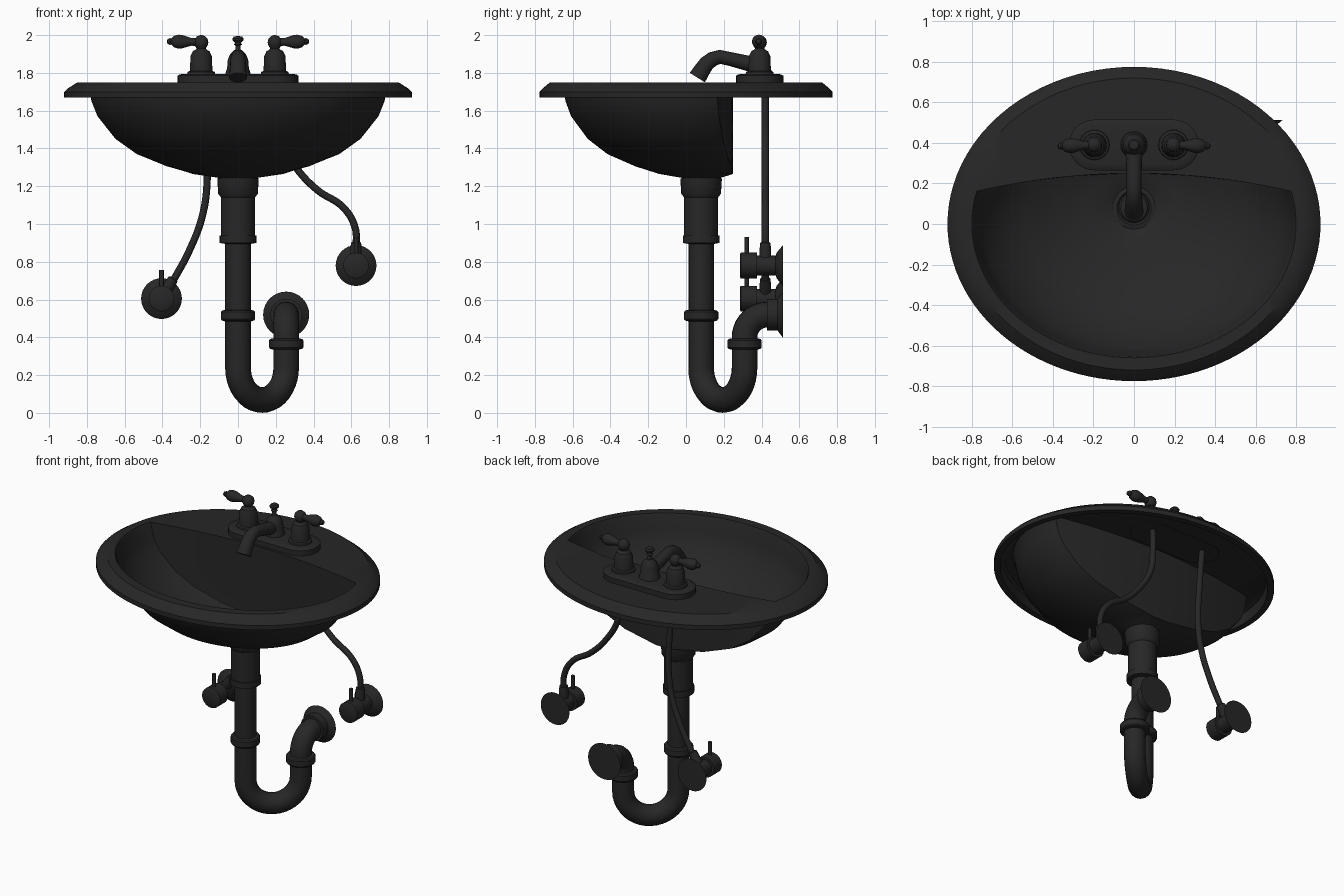
import bpy, bmesh, math
from mathutils import Vector

if "Cube" in bpy.data.objects:
    bpy.data.objects.remove(bpy.data.objects["Cube"])

mat = bpy.data.materials.new("dark_finish")
mat.diffuse_color = (0.02, 0.02, 0.02, 1)
mat.use_nodes = True
mat.node_tree.nodes["Principled BSDF"].inputs["Base Color"].default_value = mat.diffuse_color


def finish(ob, angle=35):
    ob.data.materials.clear()
    ob.data.materials.append(mat)
    bpy.ops.object.select_all(action='DESELECT')
    ob.select_set(True)
    bpy.context.view_layer.objects.active = ob
    bpy.ops.object.shade_smooth_by_angle(angle=math.radians(angle))
    return ob


def loft(name, loops, cap_start=False, cap_end=False, angle=35):
    bm = bmesh.new()
    rings = [[bm.verts.new(p) for p in lp] for lp in loops]
    n = len(rings[0])
    for a, b in zip(rings, rings[1:]):
        for i in range(n):
            j = (i + 1) % n
            bm.faces.new((a[i], a[j], b[j], b[i]))
    if cap_start:
        bm.faces.new(rings[0][::-1])
    if cap_end:
        bm.faces.new(rings[-1])
    if cap_start or cap_end:
        bmesh.ops.recalc_face_normals(bm, faces=bm.faces)
    me = bpy.data.meshes.new(name)
    bm.to_mesh(me)
    bm.free()
    ob = bpy.data.objects.new(name, me)
    bpy.context.collection.objects.link(ob)
    return finish(ob, angle)


def lathe(name, profile, loc, axis=(0, 0, 1), n=32):
    q = Vector(axis).to_track_quat('Z', 'Y')
    loops = [[Vector(loc) + q @ Vector((r * math.cos(k * math.tau / n), r * math.sin(k * math.tau / n), h))
              for k in range(n)] for r, h in profile]
    return loft(name, loops, True, True)


def tube(name, pts, radius, smooth=False, scales=None):
    cu = bpy.data.curves.new(name, 'CURVE')
    cu.dimensions = '3D'
    cu.bevel_depth = radius
    cu.bevel_resolution = 6
    cu.use_fill_caps = True
    cu.resolution_u = 8
    if smooth:
        sp = cu.splines.new('BEZIER')
        sp.bezier_points.add(len(pts) - 1)
        items = sp.bezier_points
        for b, p in zip(items, pts):
            b.co = p
            b.handle_left_type = b.handle_right_type = 'AUTO'
    else:
        sp = cu.splines.new('POLY')
        sp.points.add(len(pts) - 1)
        items = sp.points
        for b, p in zip(items, pts):
            b.co = (*p, 1)
    for b, s in zip(items, scales or []):
        b.radius = s
    tmp = bpy.data.objects.new(name + "_path", cu)
    bpy.context.collection.objects.link(tmp)
    dg = bpy.context.evaluated_depsgraph_get()
    me = bpy.data.meshes.new_from_object(tmp.evaluated_get(dg))
    bpy.data.objects.remove(tmp)
    ob = bpy.data.objects.new(name, me)
    bpy.context.collection.objects.link(ob)
    return finish(ob, 45)


# Basin: elliptical rim and bowl, the bowl cut off by a curved back wall
DY = 0.08
def wall(x):
    return 0.25 - 0.09 * (x / 0.78) ** 2


def params(s):
    cy, lo, hi = DY * (1 - s), -0.6, math.pi / 2
    for _ in range(40):
        t = (lo + hi) / 2
        if cy + 0.66 * s * math.sin(t) < wall(0.8 * s * math.cos(t)):
            lo = t
        else:
            hi = t
    back = [lo + (math.pi - 2 * lo) * i / 36 for i in range(36)]
    front = [math.pi - lo + (math.pi + 2 * lo) * i / 60 for i in range(60)]
    return back, front


def bowl_loop(s, z):
    back, front = params(s)
    a, b, cy = 0.8 * s, 0.66 * s, DY * (1 - s)
    return ([(a * math.cos(t), wall(a * math.cos(t)), z) for t in back] +
            [(a * math.cos(t), cy + b * math.sin(t), z) for t in front])


def rim_loop(a, b, z):
    back, front = params(1)
    return [(a * math.cos(t), b * math.sin(t), z) for t in back + front]


loops = [rim_loop(*v) for v in ((0.87, 0.73, 1.735), (0.88, 0.735, 1.67), (0.92, 0.775, 1.67),
                                (0.92, 0.775, 1.70), (0.905, 0.762, 1.715), (0.85, 0.72, 1.75))]
loops += [bowl_loop(*v) for v in ((1, 1.75), (0.99, 1.735), (0.97, 1.65), (0.93, 1.57), (0.81, 1.45),
                                  (0.67, 1.37), (0.47, 1.305), (0.3, 1.265))]
for r, z in ((0.105, 1.245), (0.09, 1.235)):
    ring = []
    for x, y, _ in loops[13]:
        d = Vector((x, y - DY)).normalized() * r
        ring.append((d.x, DY + d.y, z))
    loops.append(ring)
loft("basin", loops, cap_end=False)

# Drain with stopper and tailpiece
lathe("drain_ring", [(0.105, 1.235), (0.105, 1.25), (0.085, 1.255), (0.075, 1.245), (0.065, 1.258), (0.02, 1.265)], (0, DY, 0))
lathe("drain_tailpiece", [(0.11, 1.24), (0.105, 1.16), (0.09, 1.14), (0.09, 0.94), (0.097, 0.94),
                          (0.097, 0.90), (0.07, 0.895)], (0, DY, 0))

# Trap: down pipe, U bend, then elbow to the wall
A, B = Vector((0, DY, 0.24)), Vector((0.255, 0.31, 0.24))
mid, half = (A + B) / 2, (B - A) / 2
path = [Vector((0, DY, 0.92))]
for i in range(21):
    t = math.pi * i / 20
    path.append(mid - half * math.cos(t) - Vector((0, 0, half.length * math.sin(t))))
for i in range(11):
    t = math.pi / 2 * i / 10
    path.append(Vector((0.255, 0.43 - 0.12 * math.cos(t), 0.40 + 0.12 * math.sin(t))))
path.append(Vector((0.255, 0.5, 0.52)))
tube("trap_pipe", path, 0.068)
for x, y, z in ((0, DY, 0.515), (0.255, 0.31, 0.365)):
    lathe("trap_nut", [(0.07, -0.03), (0.085, -0.026), (0.091, -0.018), (0.091, 0.018),
                       (0.085, 0.026), (0.07, 0.03)], (x, y, z))
lathe("trap_wall_flange", [(0.084, 0.43), (0.084, 0.485), (0.122, 0.513)], (0.255, 0, 0.52), (0, 1, 0))

# Shut-off valves and supply tubes
for side, x, z, d, pts in (
        ("right", 0.625, 0.78, (0, 0, 1),
         [(0.625, 0.86), (0.62, 0.98), (0.56, 1.085), (0.42, 1.18), (0.31, 1.295), (0.22, 1.45), (0.2, 1.6), (0.2, 1.745)]),
        ("left", -0.405, 0.605, (0.5, 0, 0.85),
         [(-0.36, 0.67), (-0.255, 0.865), (-0.187, 1.05), (-0.163, 1.24), (-0.175, 1.5), (-0.195, 1.745)])):
    lathe(side + "_valve", [(0.06, 0.285), (0.068, 0.29), (0.068, 0.375), (0.052, 0.376), (0.052, 0.475),
                            (0.068, 0.48), (0.108, 0.513)], (x, 0, z), (0, 1, 0))
    lathe(side + "_valve_stem", [(0.012, 0), (0.012, 0.152)], (x, 0.322, z), n=12)
    lathe(side + "_valve_connector", [(0.03, 0.03), (0.03, 0.09), (0.027, 0.12), (0.02, 0.125)], (x, 0.42, z), d, 16)
    tube(side + "_supply_tube", [(px, 0.42, pz) for px, pz in pts], 0.019, True)

# Faucet base plate (rounded ends)
FY = 0.39
def stadium(inset, z):
    out = []
    for c, a0 in ((0.195, -90), (-0.195, 90)):
        for i in range(17):
            t = math.radians(a0 + 180 * i / 16)
            out.append((c + (0.125 - inset) * math.cos(t), FY + (0.125 - inset) * math.sin(t), z))
    return out


loft("faucet_base", [stadium(0, 1.745), stadium(0, 1.785), stadium(0.012, 1.792), stadium(0.035, 1.795)], True, True)

# Lever handles, left and right
for side, s in (("left", -1), ("right", 1)):
    lathe(side + "_handle_base", [(0.075, 1.79), (0.072, 1.805), (0.06, 1.81), (0.056, 1.89), (0.044, 1.915),
                                  (0.03, 1.922), (0.024, 1.93), (0.034, 1.945), (0.038, 1.96), (0.034, 1.98),
                                  (0.02, 1.995), (0.004, 2.0)], (s * 0.195, FY, 0))
    lathe(side + "_lever", [(0.022, 0), (0.02, 0.05), (0.024, 0.065), (0.035, 0.1), (0.037, 0.12), (0.03, 0.145),
                            (0.016, 0.158), (0.018, 0.166), (0.012, 0.178), (0.003, 0.182)],
          (s * 0.195, FY, 1.963), (s, -0.03, 0.02), 24)

# Spout body, spout and lift knob
lathe("spout_body", [(0.066, 1.79), (0.064, 1.81), (0.058, 1.82), (0.054, 1.87), (0.042, 1.9), (0.02, 1.92)], (0, FY, 0))
tube("spout", [(0, 0.40, 1.835), (0, 0.33, 1.85), (0, 0.24, 1.872), (0, 0.18, 1.885), (0, 0.14, 1.873),
               (0, 0.11, 1.85), (0, 0.085, 1.815), (0, 0.06, 1.775)], 0.045,
     scales=[1, 0.9, 0.82, 0.82, 0.88, 0.92, 0.98, 1.05])
lathe("lift_knob", [(0.02, 1.91), (0.014, 1.925), (0.014, 1.945), (0.022, 1.95), (0.015, 1.96), (0.028, 1.972),
                    (0.03, 1.982), (0.022, 1.992), (0.004, 1.995)], (0, FY, 0), n=20)
